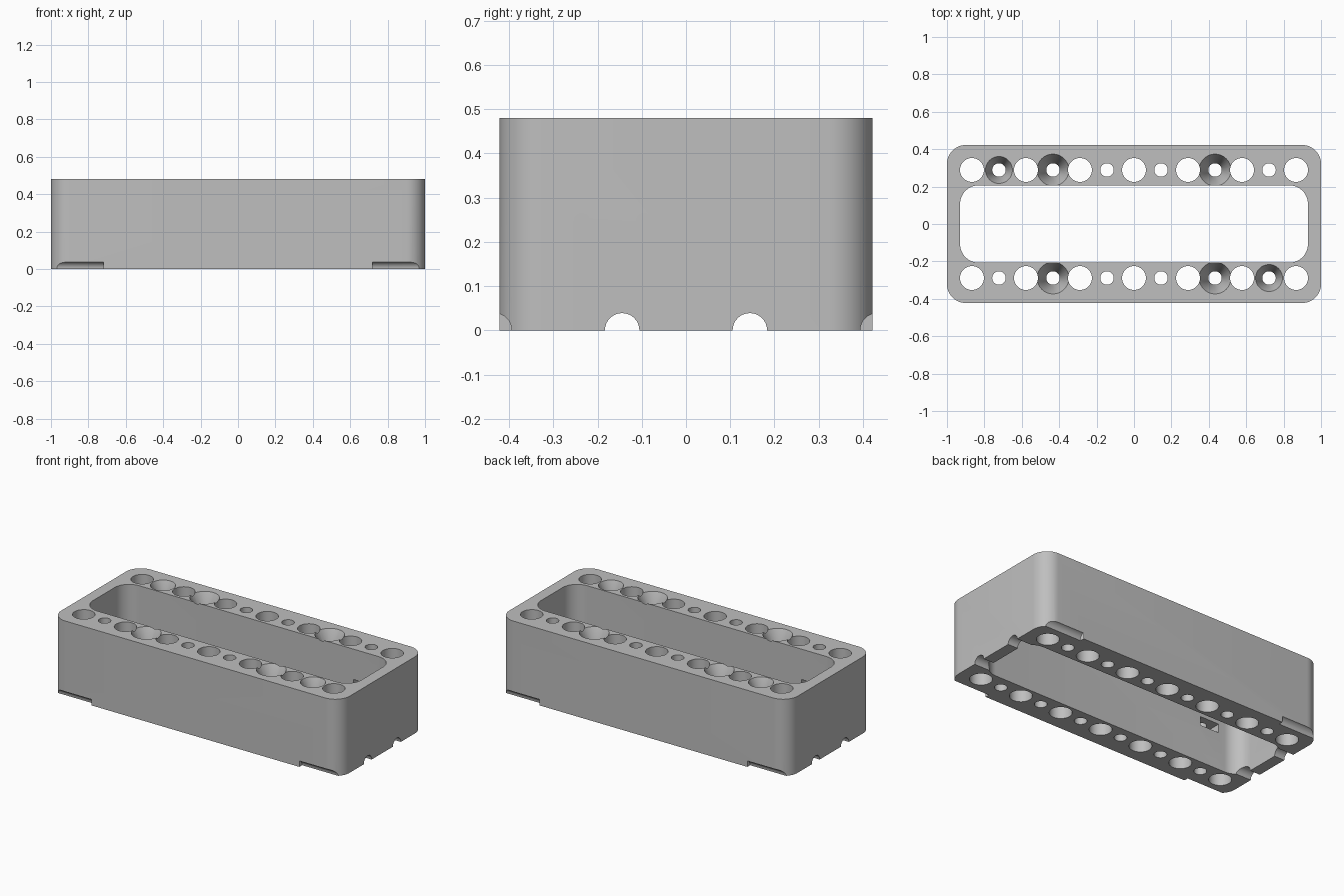
import bpy, bmesh
from math import sin, cos, pi
from mathutils import Vector

if "Cube" in bpy.data.objects:
    bpy.data.objects.remove(bpy.data.objects["Cube"], do_unlink=True)

HEIGHT = 0.48
PITCH = 0.1444      # hole spacing
ROW = 2 * PITCH     # distance of each hole row from the middle

grey = bpy.data.materials.new("light_grey")
grey.use_nodes = True
tone = (0.52, 0.52, 0.52, 1)
grey.diffuse_color = tone
grey.node_tree.nodes["Principled BSDF"].inputs["Base Color"].default_value = tone


def add_solid(bm, rings):
    """Skin a stack of equal-length point rings into a closed solid."""
    loops = [[bm.verts.new(p) for p in ring] for ring in rings]
    bm.faces.new(loops[0][::-1])
    bm.faces.new(loops[-1])
    n = len(loops[0])
    for low, high in zip(loops, loops[1:]):
        for i in range(n):
            j = (i + 1) % n
            bm.faces.new((low[i], low[j], high[j], high[i]))


def circle(x, y, z, r, n=40):
    return [Vector((x + r * cos(2 * pi * i / n), y + r * sin(2 * pi * i / n), z))
            for i in range(n)]


def rounded_rect(hx, hy, r, z, steps=12):
    pts = []
    for q, (sx, sy) in enumerate(((1, 1), (-1, 1), (-1, -1), (1, -1))):
        for i in range(steps + 1):
            a = (q + i / steps) * pi / 2
            pts.append((sx * (hx - r) + r * cos(a), sy * (hy - r) + r * sin(a), z))
    return pts


def make_object(name, bm):
    bmesh.ops.recalc_face_normals(bm, faces=bm.faces)
    mesh = bpy.data.meshes.new(name)
    bm.to_mesh(mesh)
    bm.free()
    mesh.materials.append(grey)
    obj = bpy.data.objects.new(name, mesh)
    bpy.context.collection.objects.link(obj)
    return obj


# Block with rounded upright corners
bm = bmesh.new()
add_solid(bm, [rounded_rect(1, 0.422, 0.1, z) for z in (0, HEIGHT)])
body = make_object("frame_body", bm)
bpy.context.view_layer.objects.active = body
body.select_set(True)


def cut(name, bm):
    cutter = make_object(name, bm)
    cutter.hide_render = True
    mod = body.modifiers.new(name, "BOOLEAN")
    mod.operation = "DIFFERENCE"
    mod.solver = "EXACT"
    mod.object = cutter
    bpy.ops.object.modifier_apply(modifier=mod.name)
    bpy.data.objects.remove(cutter, do_unlink=True)


# Central opening
bm = bmesh.new()
add_solid(bm, [rounded_rect(0.93, 0.207, 0.1, z) for z in (-0.1, HEIGHT + 0.1)])
cut("opening_cutter", bm)

# Wide through holes, every second position
bm = bmesh.new()
for side in (-1, 1):
    for i in range(-6, 7, 2):
        add_solid(bm, [circle(i * PITCH, side * ROW, z, 0.064)
                       for z in (-0.1, HEIGHT + 0.1)])
cut("wide_hole_cutter", bm)

# Narrow screw holes between them, some with a conical head seat
bm = bmesh.new()
for side in (-1, 1):
    for i in range(-5, 6, 2):
        x, y = i * PITCH, side * ROW
        if abs(i) == 3:
            seat, depth = 0.085, 0.11
        elif i == -5 * side:
            seat, depth = 0.072, 0.09
        else:
            seat, depth = 0.036, 0
        levels = [(-0.1, 0.036), (HEIGHT - depth, 0.036)] if depth else [(-0.1, seat)]
        if depth:
            levels.append((HEIGHT, seat))
        levels.append((HEIGHT + 0.1, seat))
        add_solid(bm, [circle(x, y, z, r) for z, r in levels])
cut("screw_hole_cutter", bm)

# Nut slots opening into the inner walls
bm = bmesh.new()
for side in (-1, 1):
    x, y = side * 5 * PITCH, side * ROW
    w = 0.065
    outline = [(-w, -0.12), (w, -0.12), (w, w * 0.58), (0, w * 1.15), (-w, w * 0.58)]
    add_solid(bm, [[(x + side * u, y + side * v, z) for u, v in outline]
                   for z in (0.235, 0.29)])
cut("nut_slot_cutter", bm)

# Half-round grooves along the underside at both ends
bm = bmesh.new()
for end in (-1, 1):
    for k in (-3, -1, 1, 3):
        ring = circle(k * PITCH, 0, 0, 0.039, 32)
        add_solid(bm, [[(end * x, p.x, p.y) for p in ring] for x in (0.72, 1.1)])
cut("groove_cutter", bm)

bpy.ops.object.shade_smooth_by_angle(angle=pi / 6)
